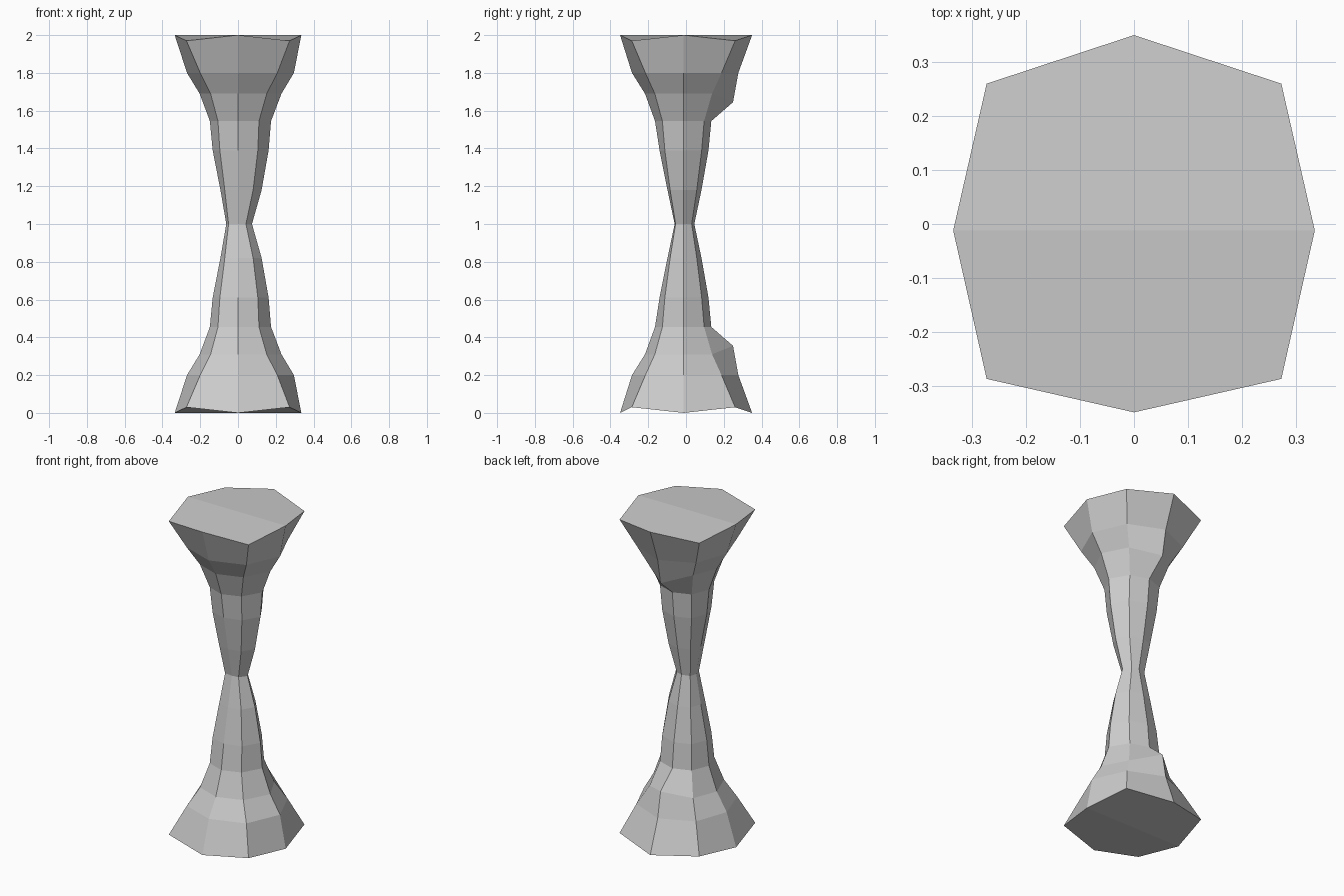
import bpy

if "Cube" in bpy.data.objects:
    bpy.data.objects.remove(bpy.data.objects["Cube"])

# Height, side reach (left, right), front/back reach, corner x (left, right), corner y (front, back)
PROFILE = [
    (0.00, -0.335, 0.335, -0.349, 0.350, -0.273, 0.273, -0.287, 0.260),
    (0.20, -0.270, 0.296, -0.286, 0.277, -0.200, 0.208, -0.215, 0.188),
    (0.31, -0.203, 0.230, -0.217, 0.249, -0.145, 0.152, -0.165, 0.138),
    (0.455, -0.149, 0.175, -0.164, 0.134, -0.106, 0.111, -0.125, 0.096),
    (0.61, -0.134, 0.162, -0.140, 0.119, -0.096, 0.105, -0.112, 0.083),
    (0.82, -0.093, 0.125, -0.098, 0.082, -0.070, 0.080, -0.084, 0.057),
    (1.00, -0.062, 0.074, -0.060, 0.044, -0.050, 0.042, -0.055, 0.030),
]
SIDE_Y = -0.012


def ring(z, left, right, front, back, cl, cr, cf, cb):
    """Eight points counter-clockwise, starting at the front."""
    corner_z = z + (0.03 if z == 0 else 0)      # foot corners lift slightly
    back_z = z + (0.045 if z == 0.31 else 0)    # bump on the back of the flare
    return [(0, front, z), (cr, cf, corner_z), (right, SIDE_Y, z), (cr, cb, corner_z),
            (0, back, back_z), (cl, cb, corner_z), (left, SIDE_Y, z), (cl, cf, corner_z)]


# Lower half of the column, modelled around the waist as origin
verts = [(x, y, z - 1) for row in PROFILE for x, y, z in ring(*row)]
faces = [(r * 8 + i, r * 8 + (i + 1) % 8, r * 8 + 8 + (i + 1) % 8, r * 8 + 8 + i)
         for r in range(len(PROFILE) - 1) for i in range(8)]
# End cap in two halves
faces += [(6, 5, 4, 3, 2), (2, 1, 0, 7, 6)]

mesh = bpy.data.meshes.new("flared_column")
mesh.from_pydata(verts, [], faces)
column = bpy.data.objects.new("flared_column", mesh)
column.location.z = 1
bpy.context.collection.objects.link(column)

# Upper half mirrors the lower half across the waist
mirror = column.modifiers.new("mirror_top", 'MIRROR')
mirror.use_axis = (False, False, True)
mirror.use_clip = True
